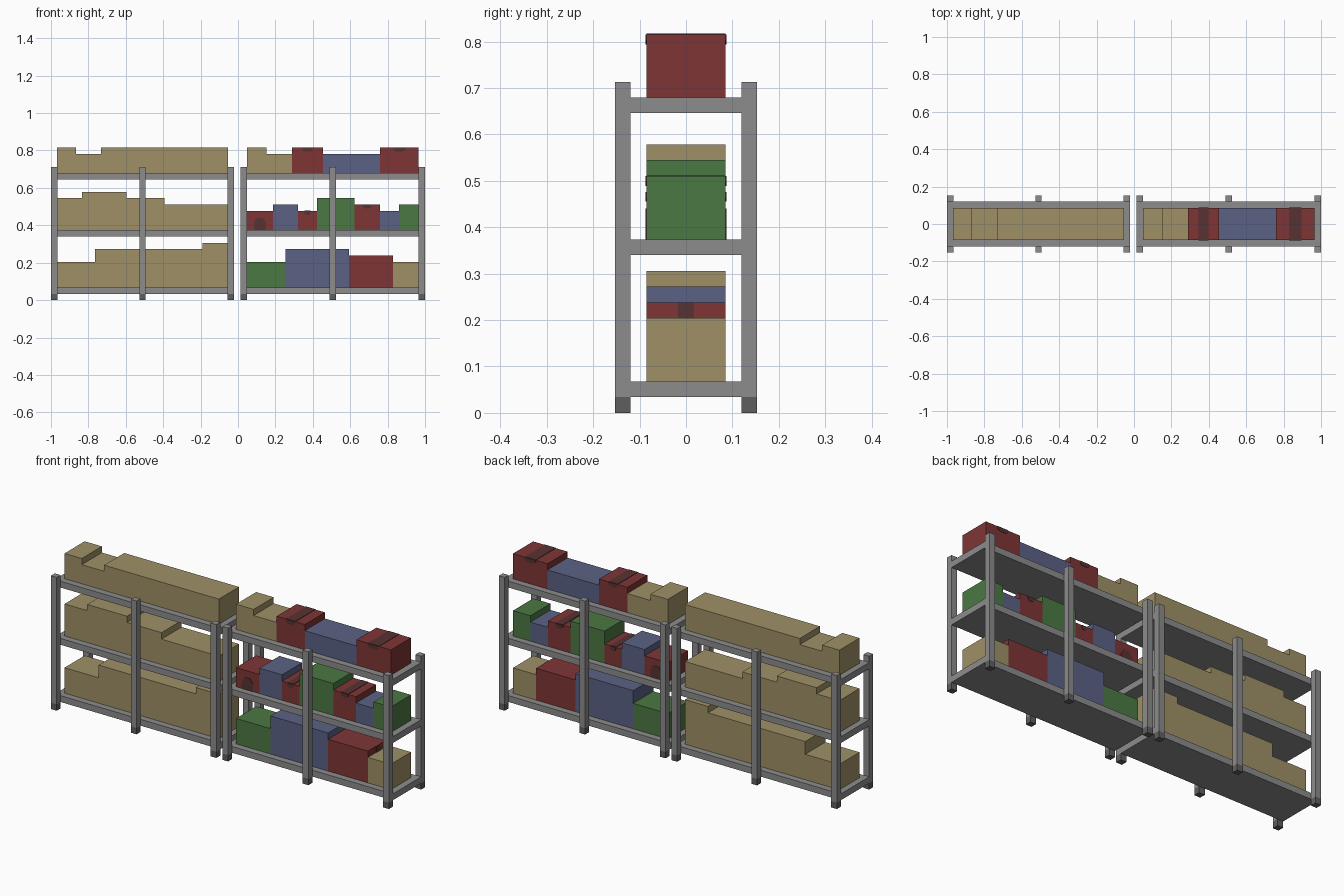
import bpy, bmesh

cube = bpy.data.objects.get("Cube")
if cube:
    bpy.data.objects.remove(cube, do_unlink=True)


def material(name, rgb):
    lin = [(c / 255 / 12.92) if c < 11 else ((c / 255 + 0.055) / 1.055) ** 2.4 for c in rgb]
    m = bpy.data.materials.new(name)
    m.use_nodes = True
    m.diffuse_color = (*lin, 1)
    m.node_tree.nodes["Principled BSDF"].inputs["Base Color"].default_value = (*lin, 1)
    return m


MATS = {
    "metal": material("grey metal", (140, 140, 140)),
    "foot": material("dark rubber", (95, 95, 95)),
    "tan": material("tan cardboard", (159, 144, 103)),
    "red": material("red cardboard", (126, 53, 53)),
    "green": material("green cardboard", (75, 120, 67)),
    "blue": material("blue cardboard", (91, 97, 133)),
    "tape": material("dark tape", (88, 50, 50)),
}


def finish(name, bm, mat):
    bmesh.ops.recalc_face_normals(bm, faces=bm.faces[:])
    mesh = bpy.data.meshes.new(name)
    bm.to_mesh(mesh)
    bm.free()
    mesh.materials.append(MATS[mat])
    bpy.context.collection.objects.link(bpy.data.objects.new(name, mesh))


def block(name, x, y, z, mat):
    """Box between the given (low, high) limits on each axis."""
    bm = bmesh.new()
    bmesh.ops.create_cube(bm, size=1)
    for v in bm.verts:
        v.co = [lim[0] if c < 0 else lim[1] for c, lim in zip(v.co, (x, y, z))]
    finish(name, bm, mat)


def tape_end(name, cx, half, z_edge, z_tip, side):
    """Thin plate with clipped corners on the front or back of a carton."""
    mid = z_edge + (z_tip - z_edge) * 0.6
    profile = [(-half, z_edge), (half, z_edge), (half, mid),
               (half * 0.5, z_tip), (-half * 0.5, z_tip), (-half, mid)]
    bm = bmesh.new()
    face = bm.faces.new([bm.verts.new((cx + px, side * DEPTH, pz)) for px, pz in profile])
    ext = bmesh.ops.extrude_face_region(bm, geom=[face])
    moved = [g for g in ext["geom"] if isinstance(g, bmesh.types.BMVert)]
    bmesh.ops.translate(bm, vec=(0, side * 0.002, 0), verts=moved)
    finish(name, bm, "tape")


T = 0.034              # tube thickness
DEPTH = 0.085          # half depth of the cartons
SHELVES = [0.034, 0.340, 0.646]

# Two racks: solid shelves with posts along the front and back
for side, x0, x1 in (("right", -1.0, -0.021), ("left", 0.014, 1.0)):
    for i, z in enumerate(SHELVES):
        block(f"{side}_shelf_{i + 1}", (x0, x1), (-0.12, 0.12), (z, z + T), "metal")
    mid = (x0 + x1) / 2
    for col, px in (("a", x0), ("b", mid - T / 2), ("c", x1 - T)):
        for row, y in (("front", (-0.153, -0.12)), ("back", (0.12, 0.153))):
            block(f"{side}_{row}_post_{col}", (px, px + T), y, (T, 0.713), "metal")
            block(f"{side}_{row}_foot_{col}", (px, px + T), y, (0, T), "foot")

# Cartons per shelf: start x, then (end x, top z, colour) from -x to +x
ROWS = [
    ("right", 0, -0.967, [(-0.765, .204, "tan"), (-0.19, .272, "tan"), (-0.054, .306, "tan")]),
    ("right", 1, -0.967, [(-0.833, .545, "tan"), (-0.597, .578, "tan"),
                          (-0.393, .545, "tan"), (-0.054, .510, "tan")]),
    ("right", 2, -0.967, [(-0.865, .815, "tan"), (-0.733, .782, "tan"), (-0.054, .815, "tan")]),
    ("left", 0, 0.048, [(.253, .204, "green"), (.593, .272, "blue"),
                        (.828, .238, "red"), (.964, .204, "tan")]),
    ("left", 1, 0.048, [(.186, .476, "red"), (.32, .510, "blue"), (.423, .476, "red"),
                        (.624, .545, "green"), (.758, .510, "red"),
                        (.861, .476, "blue"), (.964, .510, "green")]),
    ("left", 2, 0.048, [(.152, .815, "tan"), (.288, .782, "tan"), (.455, .815, "red"),
                        (.76, .782, "blue"), (.964, .815, "red")]),
]
for side, level, x, boxes in ROWS:
    base = SHELVES[level] + T
    for n, (end, top, colour) in enumerate(boxes):
        block(f"{side}_shelf_{level + 1}_carton_{n + 1}", (x, end), (-DEPTH, DEPTH), (base, top), colour)
        # Packing tape on the red cartons
        if colour == "red":
            tag = f"tape_{level + 1}_{n + 1}"
            cx, half = (x + end) / 2, (end - x) * 0.16
            if level == 0:
                block(tag + "_end", (end, end + 0.002), (-0.017, 0.017), (0.17, top), "tape")
            elif level == 1 and n == 0:
                # upside-down carton, tape rising from the bottom
                for s, word in ((-1, "front"), (1, "back")):
                    tape_end(f"{tag}_{word}", cx, 0.032, base, 0.44, s)
            else:
                block(tag + "_top", (cx - half, cx + half), (-DEPTH, DEPTH), (top, top + 0.002), "tape")
                for s, word in ((-1, "front"), (1, "back")):
                    tape_end(f"{tag}_{word}", cx, half, top, top - 0.021, s)
        x = end
